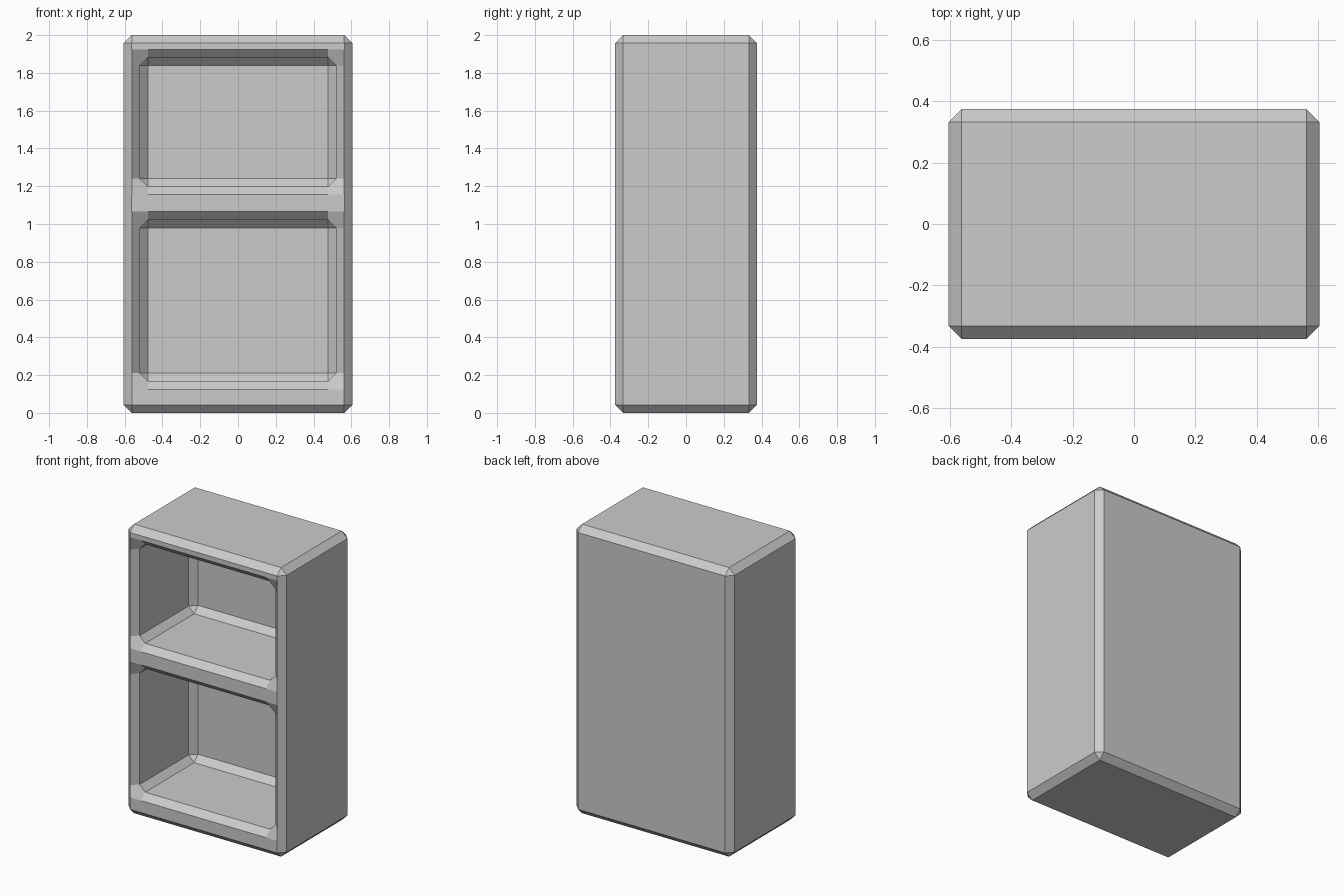
import bpy
import bmesh
from mathutils import Vector

if "Cube" in bpy.data.objects:
    bpy.data.objects.remove(bpy.data.objects["Cube"])

C = 0.0425                       # chamfer size used everywhere
W, D, H = 0.605, 0.375, 2.0      # half width, half depth, height
CAV_X, CAV_BACK = 0.52, 0.245    # cavity half width, cavity back plane
CAVITIES = [(0.1675, 1.0225), (1.1975, 1.8825)]

bm = bmesh.new()


def chamfered_box(lo, hi):
    """Add a box with every edge chamfered; return its faces."""
    before = set(bm.faces)
    lo, hi = Vector(lo), Vector(hi)
    verts = bmesh.ops.create_cube(bm, size=1)["verts"]
    for v in verts:
        v.co = Vector([lo[i] + (v.co[i] + 0.5) * (hi[i] - lo[i]) for i in range(3)])
    edges = list({e for v in verts for e in v.link_edges})
    bmesh.ops.bevel(bm, geom=edges, offset=C, offset_type='OFFSET', segments=1,
                    profile=0.5, affect='EDGES')
    faces = [f for f in bm.faces if f not in before]
    for f in faces:
        f.normal_update()
    return faces


def front_face(pts):
    """Add a polygon that faces the front (-y)."""
    f = bm.faces.new([bm.verts.new(p) for p in pts])
    f.normal_update()
    if f.normal.y > 0:
        f.normal_flip()


# Outer body, open at the front
body = chamfered_box((-W, -D, 0), (W, D, H))
bmesh.ops.delete(bm, geom=[f for f in body if f.normal.y < -0.99], context='FACES')

# Two recessed compartments with flared openings
yf, yi = -D, -D + C
for z0, z1 in CAVITIES:
    cav = chamfered_box((-CAV_X, -D, z0), (CAV_X, CAV_BACK, z1))
    front = [f for f in cav if f.calc_center_median().y < -D + 0.9 * C]
    inner = [f for f in cav if f not in front]
    bmesh.ops.reverse_faces(bm, faces=inner)
    bmesh.ops.delete(bm, geom=front, context='FACES')

    # top and bottom flares, with corner patches
    xa = CAV_X - C
    for z, s in ((z0, 1), (z1, -1)):
        front_face([(-xa, yi, z), (xa, yi, z), (xa, yf, z - s * C), (-xa, yf, z - s * C)])
        for m in (-1, 1):
            front_face([(m * xa, yi, z), (m * CAV_X, yi, z + s * C),
                        (m * (CAV_X + C), yf, z + s * C),
                        (m * (CAV_X + C), yf, z - s * C),
                        (m * xa, yf, z - s * C)])
    # side flares
    for m in (-1, 1):
        front_face([(m * CAV_X, yi, z0 + C), (m * CAV_X, yi, z1 - C),
                    (m * (CAV_X + C), yf, z1 - C), (m * (CAV_X + C), yf, z0 + C)])

# Flat front rails: bottom, shelf, top
levels = [C] + [z for a, b in CAVITIES for z in (a - C, b + C)] + [H - C]
xr = W - C
for a, b in zip(levels[0::2], levels[1::2]):
    xa = CAV_X - C
    front_face([(-xr, yf, a), (xr, yf, a), (xr, yf, b), (-xr, yf, b)])

bmesh.ops.remove_doubles(bm, verts=bm.verts[:], dist=0.0005)

mesh = bpy.data.meshes.new("shelf_cabinet")
bm.to_mesh(mesh)
bm.free()
obj = bpy.data.objects.new("shelf_cabinet", mesh)
bpy.context.collection.objects.link(obj)
